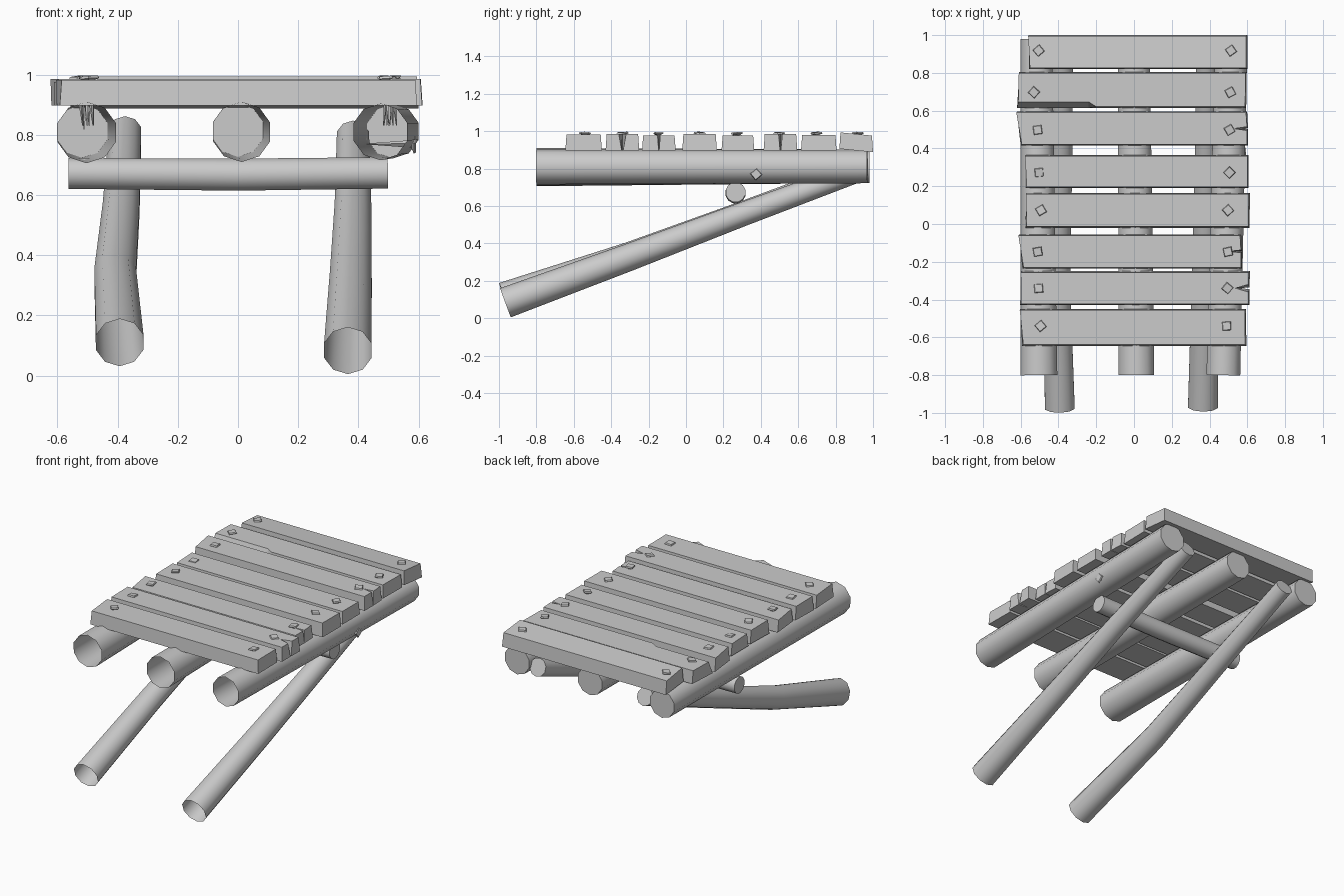
import bpy, bmesh, math, random
from mathutils import Vector, Matrix

random.seed(4)
if "Cube" in bpy.data.objects:
    bpy.data.objects.remove(bpy.data.objects["Cube"], do_unlink=True)

GREY = (0.6, 0.6, 0.6, 1)
mat = bpy.data.materials.new("weathered grey wood")
mat.use_nodes = True
mat.diffuse_color = GREY
mat.node_tree.nodes["Principled BSDF"].inputs["Base Color"].default_value = GREY


def finish(name, bm, smooth=False):
    bmesh.ops.recalc_face_normals(bm, faces=bm.faces)
    mesh = bpy.data.meshes.new(name)
    bm.to_mesh(mesh)
    bm.free()
    mesh.materials.append(mat)
    obj = bpy.data.objects.new(name, mesh)
    bpy.context.collection.objects.link(obj)
    if smooth:
        bpy.ops.object.select_all(action="DESELECT")
        obj.select_set(True)
        bpy.context.view_layer.objects.active = obj
        bpy.ops.object.shade_smooth_by_angle(angle=math.radians(42))
    return obj


def loft(bm, rings, cap_start, cap_end):
    """Join rings of points into a skin, with optional end faces."""
    rings = [[bm.verts.new(p) for p in ring] for ring in rings]
    n = len(rings[0])
    for a, b in zip(rings, rings[1:]):
        for i in range(n):
            j = (i + 1) % n
            bm.faces.new((a[i], a[j], b[j], b[i]))
    if cap_start:
        bm.faces.new(rings[0])
    if cap_end:
        bm.faces.new(rings[-1])


def log(name, path, radii, sides=10, open_start=True):
    """Tapered pole along a path."""
    pts = [Vector(p) for p in path]
    rings = []
    for i, p in enumerate(pts):
        d = (pts[min(i + 1, len(pts) - 1)] - pts[max(i - 1, 0)]).normalized()
        u = d.cross(Vector((0, 0, 1))).normalized()
        v = u.cross(d)
        angles = [math.tau * (k + 0.5) / sides for k in range(sides)]
        rings.append([p + radii[i] * (u * math.cos(a) + v * math.sin(a)) for a in angles])
    bm = bmesh.new()
    loft(bm, rings, not open_start, True)
    return finish(name, bm, True)


# Bearer logs under the deck, hollow at the front
log("left_bearer_log", [(0.473, -0.8, 0.81), (0.515, 0.97, 0.812)], [0.094, 0.09])
log("middle_bearer_log", [(0.012, -0.8, 0.81), (0.0, 0.97, 0.815)], [0.1, 0.088])
log("right_bearer_log", [(-0.503, -0.8, 0.808), (-0.517, 0.98, 0.812)], [0.102, 0.088])

# Sloping support poles
log("left_support_pole",
    [(0.365, -0.965, 0.083), (0.375, -0.3, 0.328), (0.382, 0.3, 0.555), (0.382, 0.95, 0.795)],
    [0.083, 0.073, 0.064, 0.056])
log("right_support_pole",
    [(-0.393, -0.973, 0.11), (-0.408, -0.3, 0.335), (-0.388, 0.3, 0.56), (-0.375, 0.95, 0.81)],
    [0.083, 0.073, 0.064, 0.056])

# Cross bar tying the poles together
log("cross_bar", [(-0.563, 0.265, 0.672), (0, 0.265, 0.668), (0.498, 0.265, 0.674)],
    [0.053, 0.055, 0.054], sides=12, open_start=False)


def plank(name, y0, y1, x0, x1, skew=0.0, top=0.982, crack=0.0, chip=False, tilt=0.0):
    """Deck board with a narrower top, optional end crack and chipped edge."""
    def outline(z, inset, gap, cut):
        lo, hi, mid = y0 + inset, y1 - inset, (y0 + y1) / 2
        pts = [(x0 - skew + inset, lo + cut)]
        if chip:
            pts += [(-0.24, lo + cut), (-0.2, lo)]
        pts.append((x1 - inset, lo))
        if crack:
            pts += [(x1 - inset, mid - gap), (x1 - 0.075, mid), (x1 - inset, mid + gap)]
        pts += [(x1 + skew / 2 - inset, hi), (x0 + skew - inset / 2, hi)]
        return [(x, y, z + tilt * (y - mid)) for x, y in pts]
    bm = bmesh.new()
    loft(bm, [outline(0.897, 0, crack * 0.2, 0), outline(top, 0.006, crack, 0.026)
              if chip else outline(top, 0.006, crack, 0)], True, True)
    return finish(name, bm)


plank("deck_plank_1", -0.645, -0.45, -0.597, 0.595, -0.005)
plank("deck_plank_2", -0.43, -0.25, -0.6, 0.612, 0.003, 0.986, crack=0.02)
plank("deck_plank_3", -0.235, -0.055, -0.6, 0.572, -0.009, 0.976, crack=0.007)
plank("deck_plank_4", -0.02, 0.165, -0.572, 0.612, 0.003, 0.984)
plank("deck_plank_5", 0.19, 0.365, -0.574, 0.606, 0.0, 0.976)
plank("deck_plank_6", 0.415, 0.595, -0.61, 0.604, -0.01, 0.985, crack=0.01)
plank("deck_plank_7", 0.615, 0.805, -0.613, 0.594, 0.006, 0.98, chip=True)
plank("deck_plank_8", 0.82, 1.0, -0.557, 0.6, 0.0, 0.985, tilt=-0.1)


def nail(name, place, spin, lean=(0, 0)):
    """Square headed nail with a tapering shank pointing along its own -z."""
    rot = Matrix.Rotation(lean[0], 4, "X") @ Matrix.Rotation(lean[1], 4, "Y") @ Matrix.Rotation(spin, 4, "Z")
    m = Matrix.Translation(place) @ rot
    rings = []
    for half, z in ((0.02, 0), (0.023, -0.008), (0.009, -0.016), (0.001, -0.165)):
        rings.append([m @ Vector((sx * half, sy * half, z))
                      for sx, sy in ((-1, -1), (1, -1), (1, 1), (-1, 1))])
    bm = bmesh.new()
    loft(bm, rings, True, True)
    return finish(name, bm)


# Nails: y position for each board, then x and turn for each side
rows = [(-0.54, -0.495, 40, 0.49, 2), (-0.34, -0.505, 5, 0.495, 50), (-0.147, -0.51, 10, 0.497, 12),
        (0.073, -0.493, 30, 0.498, 42), (0.272, -0.502, 5, 0.505, 45), (0.498, -0.51, 8, 0.506, 30),
        (0.697, -0.53, 48, 0.51, 28), (0.918, -0.505, 40, 0.513, 35)]
for i, (y, xr, tr, xl, tl) in enumerate(rows, 1):
    for side, x, turn in (("right", xr, tr), ("left", xl, tl)):
        lean = (random.uniform(-0.1, 0.1), random.uniform(-0.1, 0.1))
        z = 0.982 if (i, side) == (5, "right") else 0.995
        nail(f"{side}_nail_{i}", (x, y, z), math.radians(turn), lean)

# Nail driven into the side of the left bearer
nail("side_nail", (0.592, 0.375, 0.77), math.radians(40), (0, math.pi / 2))
